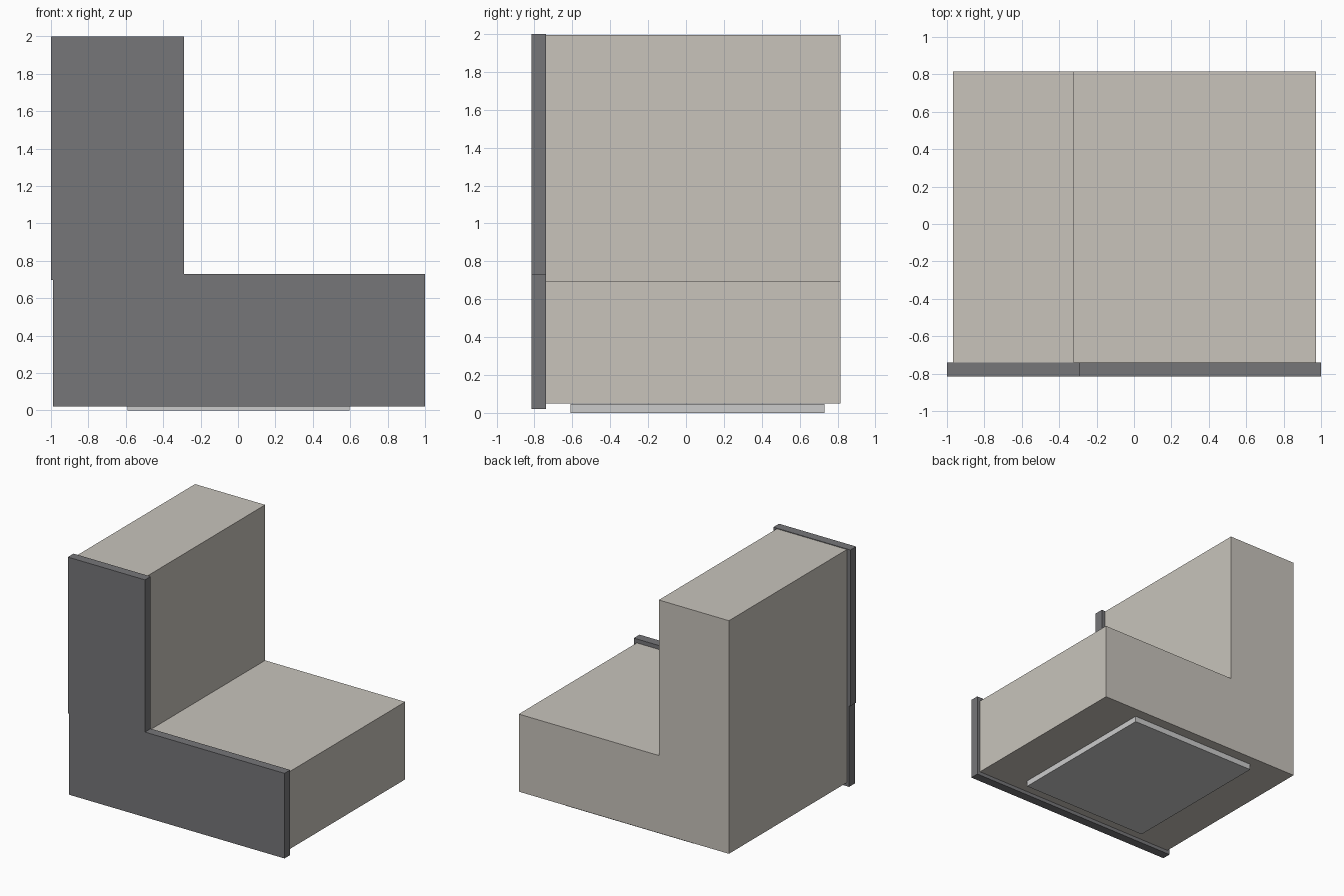
import bpy, bmesh

if "Cube" in bpy.data.objects:
    bpy.data.objects.remove(bpy.data.objects["Cube"])


def paint(name, rgb):
    mat = bpy.data.materials.new(name)
    mat.diffuse_color = (*rgb, 1)
    mat.use_nodes = True
    mat.node_tree.nodes["Principled BSDF"].inputs["Base Color"].default_value = mat.diffuse_color
    return mat


def slab(name, profile, y0, y1, mat=None):
    """Extrude an x-z outline from y0 to y1."""
    bm = bmesh.new()
    face = bm.faces.new([bm.verts.new((x, y0, z)) for x, z in profile])
    out = bmesh.ops.extrude_face_region(bm, geom=[face])
    moved = [g for g in out["geom"] if isinstance(g, bmesh.types.BMVert)]
    bmesh.ops.translate(bm, verts=moved, vec=(0, y1 - y0, 0))
    bmesh.ops.recalc_face_normals(bm, faces=bm.faces)
    mesh = bpy.data.meshes.new(name)
    bm.to_mesh(mesh)
    bm.free()
    obj = bpy.data.objects.new(name, mesh)
    bpy.context.collection.objects.link(obj)
    if mat:
        mesh.materials.append(mat)
    return obj


warm_grey = paint("warm_grey", (0.58, 0.55, 0.50))
dark_grey = paint("dark_grey", (0.18, 0.18, 0.19))

# L-shaped body
slab("body", [(-0.967, 0.05), (0.973, 0.05), (0.973, 0.697), (-0.32, 0.697),
              (-0.32, 1.995), (-0.967, 1.995)], -0.74, 0.815, warm_grey)

# Dark front panel, slightly larger than the body, with a small step at lower left
slab("front_panel", [(-0.988, 0.02), (1.0, 0.02), (1.0, 0.73), (-0.288, 0.73),
                     (-0.288, 2.0), (-1.0, 2.0), (-1.0, 0.697), (-0.988, 0.697)],
     -0.815, -0.74, dark_grey)

# Recessed base pad underneath
slab("base_pad", [(-0.59, 0), (0.595, 0), (0.595, 0.048), (-0.59, 0.048)], -0.61, 0.73)
